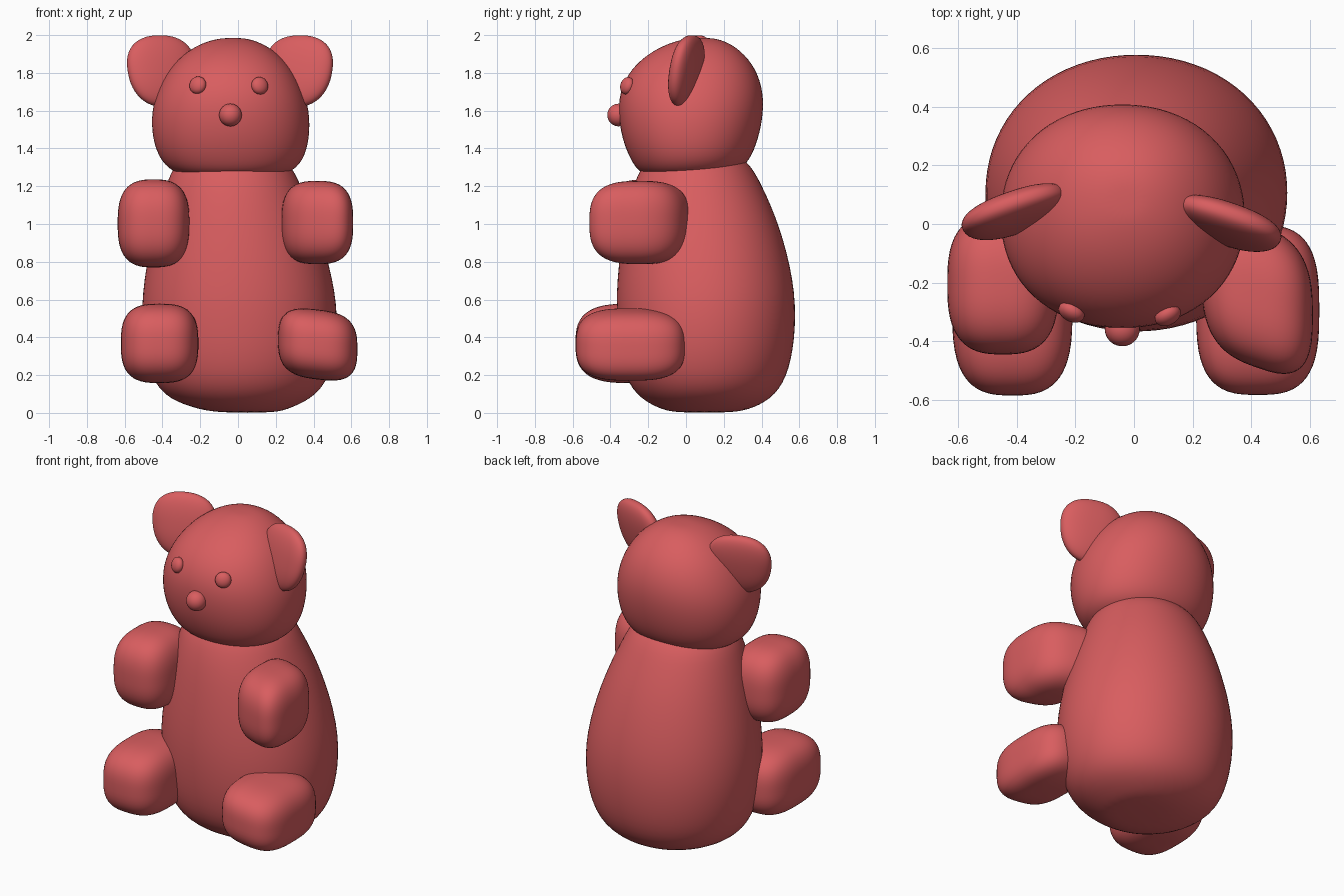
import bpy, bmesh, math
from mathutils import Euler, Vector

if "Cube" in bpy.data.objects:
    bpy.data.objects.remove(bpy.data.objects["Cube"])

red = bpy.data.materials.new("soft red")
red.diffuse_color = (0.69, 0.11, 0.115, 1)
red.use_nodes = True
red.node_tree.nodes["Principled BSDF"].inputs["Base Color"].default_value = red.diffuse_color


def finish(name, bm):
    bmesh.ops.recalc_face_normals(bm, faces=bm.faces)
    for f in bm.faces:
        f.smooth = True
    me = bpy.data.meshes.new(name)
    bm.to_mesh(me)
    bm.free()
    me.materials.append(red)
    ob = bpy.data.objects.new(name, me)
    bpy.context.collection.objects.link(ob)
    return ob


def loft(name, rings, n, sides=20):
    """Rounded rings (z, x0, x1, y0, y1) joined and subdivided."""
    bm = bmesh.new()
    loops = []
    for z, x0, x1, y0, y1 in rings:
        loop = []
        for i in range(sides):
            a = 2 * math.pi * i / sides
            c, s = math.cos(a), math.sin(a)
            k = (abs(c) ** n + abs(s) ** n) ** (-1 / n) * 1.01
            loop.append(bm.verts.new(((x0 + x1) / 2 + k * c * (x1 - x0) / 2,
                                      (y0 + y1) / 2 + k * s * (y1 - y0) / 2, z)))
        loops.append(loop)
    for a, b in zip(loops, loops[1:]):
        for i in range(sides):
            j = (i + 1) % sides
            bm.faces.new((a[i], a[j], b[j], b[i]))
    bm.faces.new(loops[0])
    bm.faces.new(loops[-1])
    ob = finish(name, bm)
    ob.modifiers.new("smooth", "SUBSURF").levels = 2
    ob.modifiers["smooth"].render_levels = 2


def blob(name, centre, half, n=2.0, pitch=0, yaw=0, taper=0, shear_y=0, shear_z=0, cuts=15):
    """Rounded box: taper widens the top, shears slant it along x."""
    bm = bmesh.new()
    bmesh.ops.create_cube(bm, size=2)
    bmesh.ops.subdivide_edges(bm, edges=bm.edges[:], cuts=cuts, use_grid_fill=True)
    rot = Euler((math.radians(pitch), 0, math.radians(yaw))).to_matrix()
    for v in bm.verts:
        p = v.co / sum(abs(c) ** n for c in v.co) ** (1 / n)
        x = p.x * half[0] * (1 + taper * p.z)
        q = Vector((x, p.y * half[1] + shear_y * x, p.z * half[2] + shear_z * x))
        v.co = rot @ q + Vector(centre)
    finish(name, bm)


# Body, from the floor up into the head
loft("body", [
    (0.00, -0.10, 0.20, -0.06, 0.25),
    (0.025, -0.24, 0.28, -0.15, 0.36),
    (0.09, -0.40, 0.42, -0.265, 0.475),
    (0.22, -0.475, 0.50, -0.34, 0.55),
    (0.45, -0.515, 0.535, -0.37, 0.585),
    (0.70, -0.505, 0.51, -0.37, 0.575),
    (1.00, -0.44, 0.42, -0.33, 0.495),
    (1.20, -0.385, 0.335, -0.285, 0.405),
    (1.34, -0.33, 0.27, -0.22, 0.33),
    (1.40, -0.18, 0.14, -0.10, 0.20)], 2.1)

# Head
loft("head", [
    (1.25, -0.22, 0.16, -0.15, 0.15),
    (1.265, -0.33, 0.27, -0.24, 0.26),
    (1.33, -0.41, 0.345, -0.29, 0.335),
    (1.45, -0.455, 0.38, -0.34, 0.385),
    (1.60, -0.46, 0.38, -0.362, 0.413),
    (1.73, -0.42, 0.34, -0.345, 0.405),
    (1.85, -0.345, 0.27, -0.27, 0.355),
    (1.94, -0.235, 0.165, -0.14, 0.265),
    (1.978, -0.13, 0.07, -0.02, 0.18),
    (1.985, -0.06, 0.01, 0.04, 0.12)], 2.2)

# Ears and eyes
for side, s, ear_c, eye_c in (
        ("left", -1, (-0.405, 0.04, 1.81), (-0.213, -0.30, 1.735)),
        ("right", 1, (0.32, 0.0, 1.81), (0.115, -0.312, 1.732))):
    blob(side + "_ear", ear_c, (0.187, 0.062, 0.192), 2.3, pitch=-11, yaw=-19 * s, taper=0.1)
    blob(side + "_eye", eye_c, (0.047, 0.032, 0.047), pitch=-15, yaw=28 * s, cuts=7)

# Nose
blob("nose", (-0.04, -0.357, 1.577), (0.06, 0.06, 0.06), cuts=9)

# Arms and legs
blob("left_arm", (-0.447, -0.205, 1.003), (0.19, 0.24, 0.233), 2.8)
blob("right_arm", (0.42, -0.245, 1.008), (0.19, 0.245, 0.22), 2.9, shear_y=-0.35)
blob("left_leg", (-0.415, -0.295, 0.368), (0.205, 0.29, 0.21), 2.9)
blob("right_leg", (0.422, -0.293, 0.362), (0.21, 0.29, 0.185), 3.0, shear_z=-0.12)
